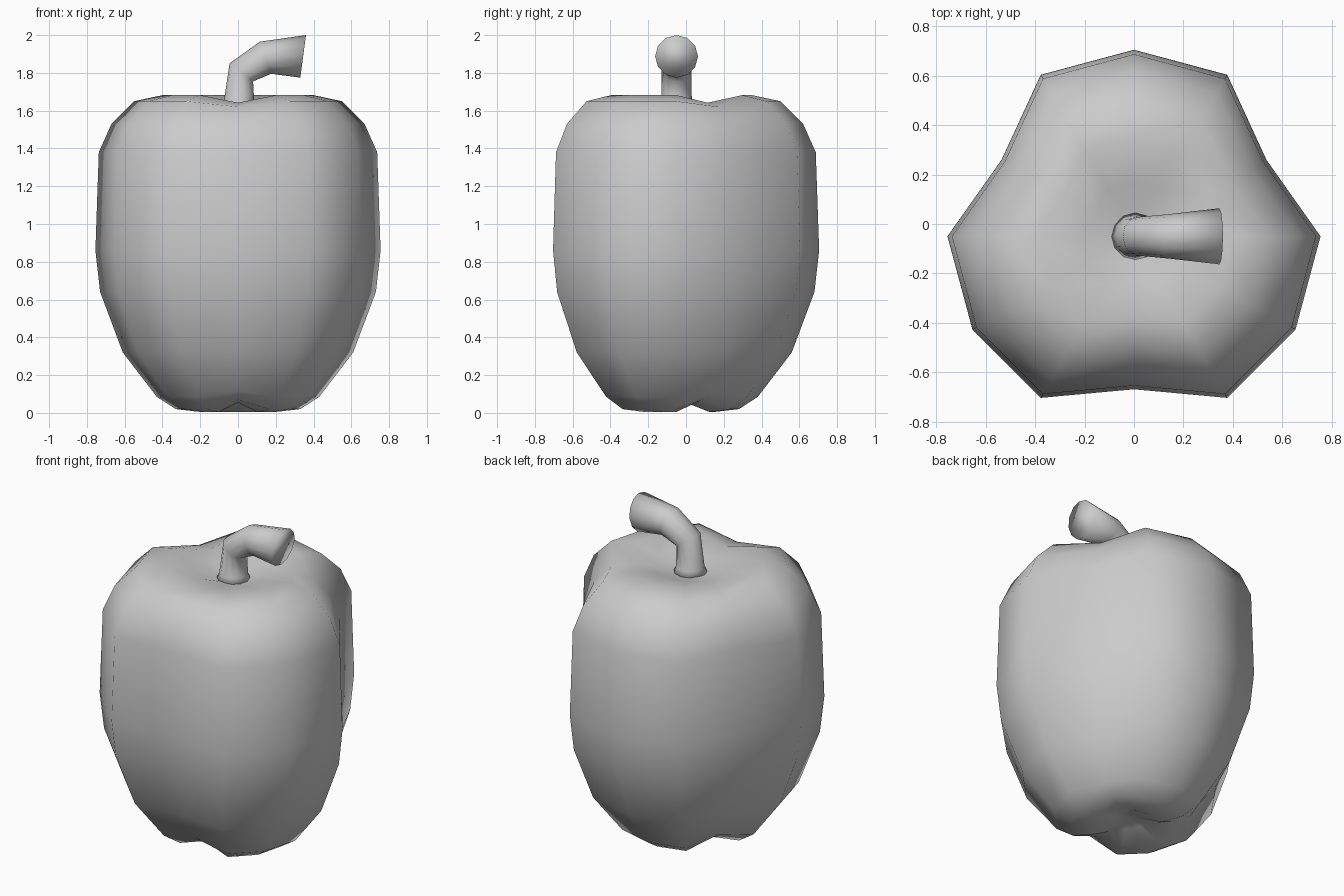
import bpy, bmesh
from math import sin, cos, pi, radians
from mathutils import Vector

if "Cube" in bpy.data.objects:
    bpy.data.objects.remove(bpy.data.objects["Cube"])


def make_object(name, rings, bottom=None, top=None):
    """Skin a stack of closed rings, closing the ends with a fan or an n-gon."""
    bm = bmesh.new()
    loops = [[bm.verts.new(p) for p in ring] for ring in rings]
    n = len(loops[0])
    for a, b in zip(loops, loops[1:]):
        for i in range(n):
            j = (i + 1) % n
            bm.faces.new((a[i], a[j], b[j], b[i]))
    for loop, tip in ((loops[0], bottom), (loops[-1], top)):
        if tip is None:
            bm.faces.new(loop)
        else:
            v = bm.verts.new(tip)
            for i in range(n):
                bm.faces.new((loop[i], loop[(i + 1) % n], v))
    bmesh.ops.recalc_face_normals(bm, faces=bm.faces)
    for f in bm.faces:
        f.smooth = True
    mesh = bpy.data.meshes.new(name)
    bm.to_mesh(mesh)
    bm.free()
    obj = bpy.data.objects.new(name, mesh)
    bpy.context.collection.objects.link(obj)
    return obj


CY = -0.05  # fruit axis

# Fruit body: lobe radius, height, height shift in the grooves
profile = [
    (0.09, 0.05, 0.01), (0.20, 0.005, 0.05), (0.33, 0.02, 0.05),
    (0.43, 0.085, 0.03), (0.61, 0.32, 0.0), (0.73, 0.64, 0.0),
    (0.755, 0.86, 0.0), (0.737, 1.38, 0.0), (0.67, 1.53, -0.01),
    (0.55, 1.65, -0.03), (0.40, 1.682, -0.04), (0.22, 1.645, -0.02),
    (0.10, 1.61, 0.0),
]
rings = []
for r, z, shift in profile:
    ring = []
    for k in range(12):
        a = radians(30 * k)
        groove = k % 4 == 1            # three grooves, four columns apart
        rr = r * 0.82 if groove else r
        ring.append((rr * cos(a), CY + rr * sin(a), z + (shift if groove else 0)))
    rings.append(ring)
make_object("pepper_body", rings, (0, CY, 0.06), (0, CY, 1.60))

# Stem: each ring spans an outer and an inner point in the xz plane
spans = [
    ((-0.095, 1.60), (0.105, 1.60)), ((-0.076, 1.64), (0.086, 1.64)),
    ((-0.045, 1.85), (0.08, 1.755)), ((0.115, 1.965), (0.175, 1.795)),
    ((0.36, 2.0), (0.33, 1.775)),
]
stem = []
for (x0, z0), (x1, z1) in spans:
    p, q = Vector((x0, CY, z0)), Vector((x1, CY, z1))
    mid, half = (p + q) / 2, (p - q) / 2
    side = Vector((0, half.length, 0))
    stem.append([mid + half * cos(2 * pi * i / 12) + side * sin(2 * pi * i / 12)
                 for i in range(12)])
make_object("stem", stem)
